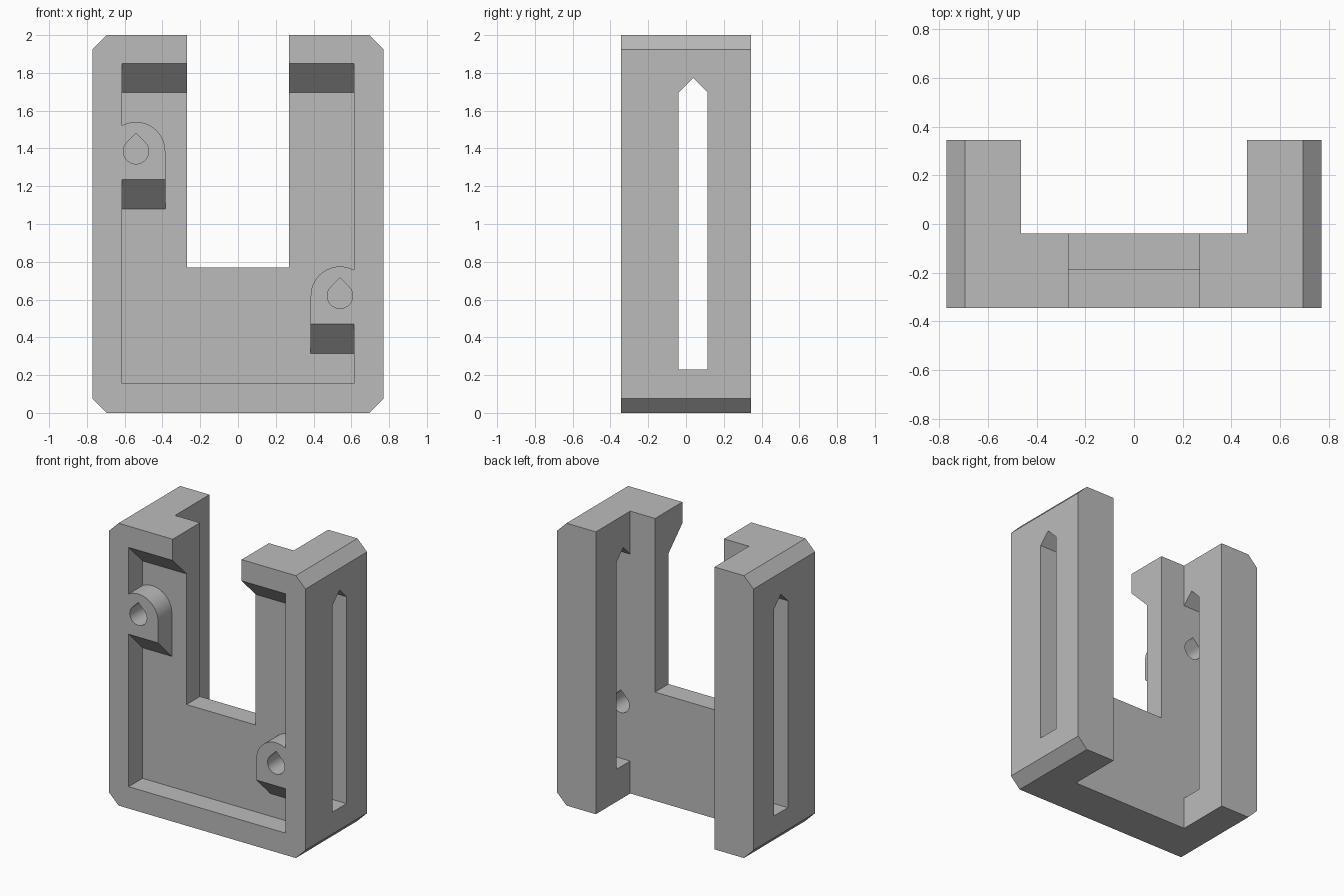
import bpy, bmesh, math
from mathutils import Vector

cube = bpy.data.objects.get("Cube")
if cube:
    bpy.data.objects.remove(cube, do_unlink=True)

grey = bpy.data.materials.new("plain grey")
grey.use_nodes = True
colour = (0.5, 0.5, 0.5, 1)
grey.diffuse_color = colour
grey.node_tree.nodes["Principled BSDF"].inputs["Base Color"].default_value = colour

W, D, H, BEVEL = 0.77, 0.345, 2.0, 0.075
FLOOR, WEB = -0.19, -0.04      # pocket floor and back face of the web
EDGE = 0.02                    # how far cutters poke out


def loft(name, first, last):
    """Solid between two matching closed loops of 3D points."""
    bm = bmesh.new()
    a = [bm.verts.new(p) for p in first]
    b = [bm.verts.new(p) for p in last]
    bm.faces.new(a)
    bm.faces.new(b)
    for i in range(len(a)):
        j = (i + 1) % len(a)
        bm.faces.new((a[i], a[j], b[j], b[i]))
    bmesh.ops.recalc_face_normals(bm, faces=bm.faces)
    mesh = bpy.data.meshes.new(name)
    bm.to_mesh(mesh)
    bm.free()
    mesh.materials.append(grey)
    obj = bpy.data.objects.new(name, mesh)
    bpy.context.collection.objects.link(obj)
    return obj


def prism(name, profile, y0, y1):
    return loft(name, [(x, y0, z) for x, z in profile], [(x, y1, z) for x, z in profile])


def box(name, x0, x1, y0, y1, z0, z1):
    return prism(name, [(x0, z0), (x1, z0), (x1, z1), (x0, z1)], y0, y1)


def cut(target, cutter):
    """Subtract the cutter, keep the result and remove the cutter."""
    cutter.hide_render = True
    mod = target.modifiers.new("cut", "BOOLEAN")
    mod.operation, mod.solver, mod.object = "DIFFERENCE", "EXACT", cutter
    bpy.context.view_layer.update()
    graph = bpy.context.evaluated_depsgraph_get()
    mesh = bpy.data.meshes.new_from_object(target.evaluated_get(graph))
    target.modifiers.clear()
    target.data = mesh
    bpy.data.objects.remove(cutter, do_unlink=True)


def boss(x, z):
    """Round-topped boss whose underside slopes back to the pocket floor."""
    r = 0.155
    def loop(y):
        bottom = z - 0.305 + FLOOR - y
        arc = [(x + r * math.cos(math.pi * i / 24), y, z + r * math.sin(math.pi * i / 24))
               for i in range(25)]
        return arc + [(x - r, y, bottom), (x + r, y, bottom)]
    return loft("boss", loop(-D - 2 * EDGE), loop(FLOOR + EDGE))


def teardrop(x, z):
    """Screw hole with a pointed roof."""
    r = 0.067
    start, sweep = 0.75 * math.pi, 1.5 * math.pi
    profile = [(x + r * math.cos(start + sweep * i / 30), z + r * math.sin(start + sweep * i / 30))
               for i in range(31)]
    profile.append((x, z + r * math.sqrt(2)))
    return prism("screw_hole", profile, -D - EDGE, WEB + EDGE)


# Chamfered outer block
quarter = [(W, H / 2 - BEVEL), (W - BEVEL, H / 2)]
outline = (quarter + [(-x, z) for x, z in reversed(quarter)]
           + [(-x, -z) for x, z in quarter] + [(x, -z) for x, z in reversed(quarter)])
body = prism("bracket_body", [(x, z + H / 2) for x, z in outline], -D, D)

# Front pocket with a sloped ceiling, leaving the two bosses standing
def pocket_loop(y):
    top = 1.695 + FLOOR - y
    return [(-0.615, y, 0.155), (0.615, y, 0.155), (0.615, y, top), (-0.615, y, top)]

mounts = [(-0.54, 1.385), (0.54, 0.62)]
pocket = loft("pocket", pocket_loop(-D - EDGE), pocket_loop(FLOOR))
for x, z in mounts:
    cut(pocket, boss(x, z))
cut(body, pocket)

# Back channel, central notch
cut(body, box("back_channel", -0.465, 0.465, WEB, D + EDGE, -EDGE, H + EDGE))
cut(body, box("notch", -0.27, 0.27, -D - EDGE, D + EDGE, 0.77, H + EDGE))

# Long pointed slot through both side walls
slot = [(WEB, 0.23), (0.115, 0.23), (0.115, 1.695), (0.0375, 1.7725), (WEB, 1.695)]
for side in (-1, 1):
    cut(body, loft("side_slot", [(side * 0.44, y, z) for y, z in slot],
                   [(side * (W + EDGE), y, z) for y, z in slot]))

# Screw holes opening into the slots
for x, z in mounts:
    cut(body, teardrop(x, z))

bpy.ops.object.select_all(action="DESELECT")
body.select_set(True)
bpy.context.view_layer.objects.active = body
bpy.ops.object.shade_smooth_by_angle(angle=math.radians(30))
